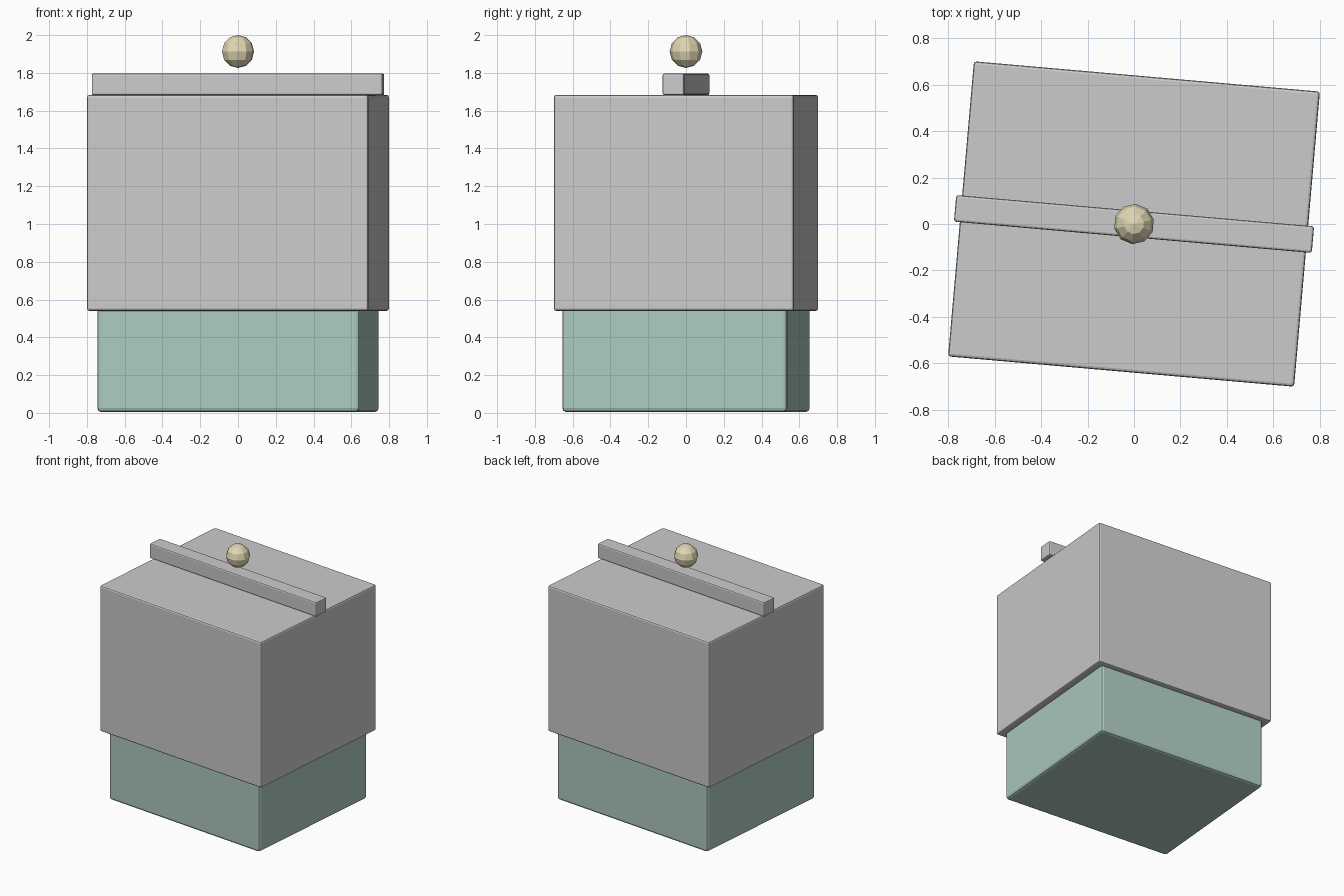
import bpy
from math import radians

if "Cube" in bpy.data.objects:
    bpy.data.objects.remove(bpy.data.objects["Cube"])

YAW = radians(-5)  # the whole box is turned slightly


def material(name, color):
    m = bpy.data.materials.new(name)
    m.diffuse_color = (*color, 1)
    m.use_nodes = True
    m.node_tree.nodes["Principled BSDF"].inputs["Base Color"].default_value = m.diffuse_color
    return m


def box(name, width, depth, z0, z1, bevel, segments=2, mat=None):
    bpy.ops.mesh.primitive_cube_add(size=1, location=(0, 0, (z0 + z1) / 2))
    ob = bpy.context.object
    ob.name = name
    ob.scale = (width, depth, z1 - z0)
    bpy.ops.object.transform_apply(location=False, rotation=False, scale=True)
    ob.rotation_euler.z = YAW
    mod = ob.modifiers.new("Bevel", 'BEVEL')
    mod.width = bevel
    mod.segments = segments
    if mat:
        ob.data.materials.append(mat)
    return ob


green = material("pale_green", (0.42, 0.60, 0.52))
cream = material("cream", (0.75, 0.68, 0.45))

# Lower body, large upper housing and the bar across its top
box("lower_body", 1.394, 1.196, 0.005, 0.56, 0.02, mat=green)
box("upper_housing", 1.495, 1.275, 0.54, 1.683, 0.012)
box("top_bar", 1.546, 0.115, 1.682, 1.797, 0.01)

# Faceted ball floating above the bar
bpy.ops.mesh.primitive_uv_sphere_add(segments=10, ring_count=6, radius=0.087,
                                     location=(0, 0, 1.913), rotation=(0, 0, YAW))
ball = bpy.context.object
ball.name = "floating_ball"
ball.data.materials.append(cream)
